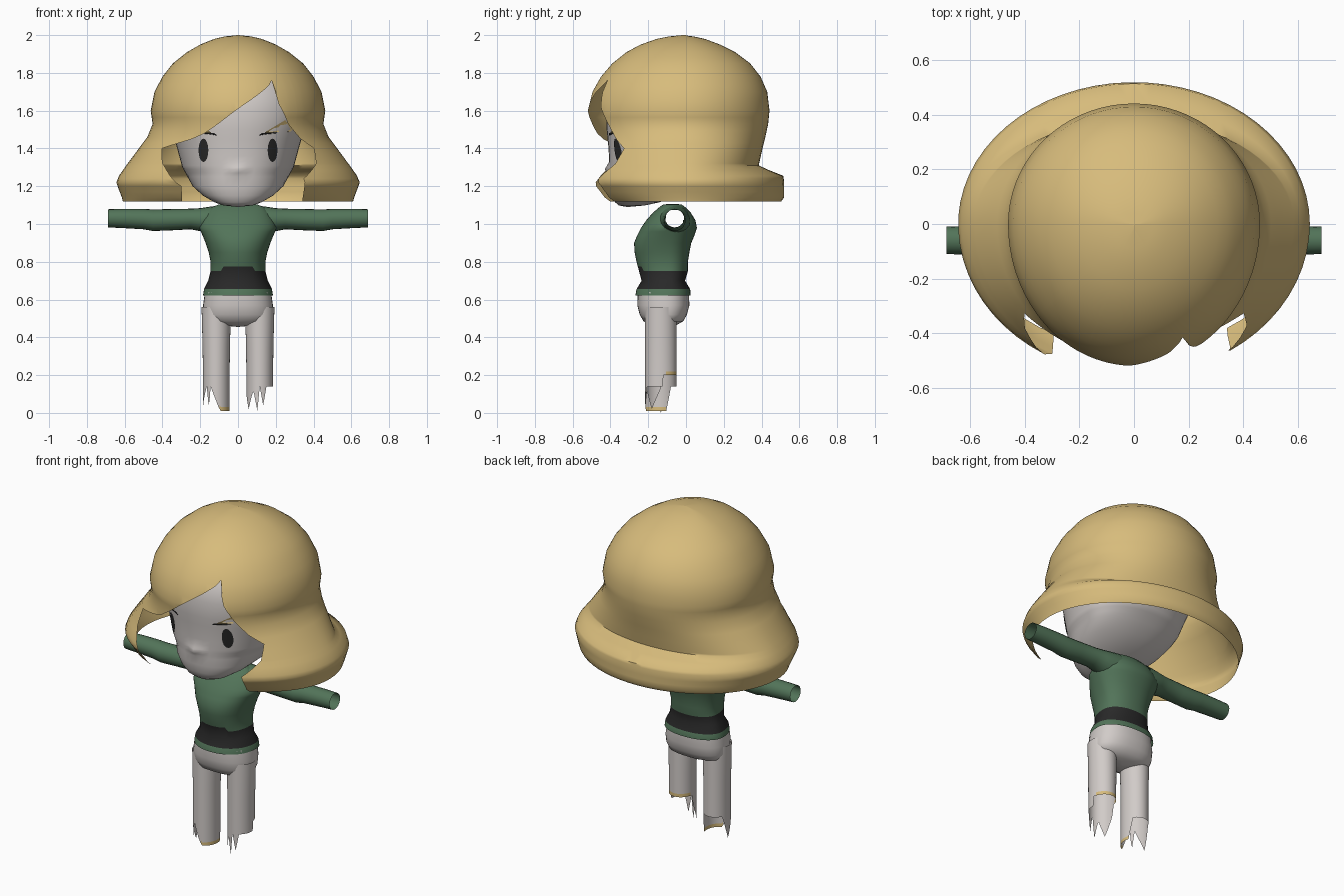
import bpy, bmesh, math
from mathutils import Vector
from mathutils.bvhtree import BVHTree

if "Cube" in bpy.data.objects:
    bpy.data.objects.remove(bpy.data.objects["Cube"])


def material(name, rgb):
    m = bpy.data.materials.new(name)
    m.diffuse_color = (*rgb, 1)
    m.use_nodes = True
    m.node_tree.nodes["Principled BSDF"].inputs["Base Color"].default_value = m.diffuse_color
    return m


TAN = material("hair_tan", (0.68, 0.50, 0.20))
GREEN = material("shirt_green", (0.085, 0.175, 0.10))
PALE = material("pale_grey", (0.64, 0.60, 0.58))
DARK = material("charcoal", (0.022, 0.022, 0.022))


def interp(table, k):
    """Linear lookup in a table of rows sorted by their first value."""
    if k <= table[0][0]:
        return table[0][1:]
    for a, b in zip(table, table[1:]):
        if k <= b[0]:
            f = (k - a[0]) / (b[0] - a[0])
            return [p + (q - p) * f for p, q in zip(a[1:], b[1:])]
    return table[-1][1:]


def oval(table, deg, z, power=1.0, mid=0.0):
    """Point on the oval at height z; 0 degrees faces front, 90 faces +x."""
    hw, yf, yb = interp(table, z)
    s, c = math.sin(math.radians(deg)), math.cos(math.radians(deg))
    s, c = (math.copysign(abs(v) ** power, v) for v in (s, c))
    y = mid + (yf - mid) * c if c > 0 else mid - (yb - mid) * c
    return Vector((hw * s, y, z))


def add_grid(bm, rows, closed=True, mat=None):
    vs = [[bm.verts.new(p) for p in r] for r in rows]
    n = len(rows[0])
    for i in range(len(rows) - 1):
        for j in range(n if closed else n - 1):
            k = (j + 1) % n
            f = bm.faces.new((vs[i][j], vs[i][k], vs[i + 1][k], vs[i + 1][j]))
            f.material_index = mat(i, j) if mat else 0


def finish(bm, name, mats, angle=50):
    bmesh.ops.remove_doubles(bm, verts=bm.verts, dist=0.0008)
    bmesh.ops.dissolve_degenerate(bm, edges=bm.edges, dist=0.0003)
    bmesh.ops.recalc_face_normals(bm, faces=bm.faces)
    me = bpy.data.meshes.new(name)
    bm.to_mesh(me)
    ob = bpy.data.objects.new(name, me)
    bpy.context.collection.objects.link(ob)
    for m in mats:
        me.materials.append(m)
    bpy.ops.object.select_all(action='DESELECT')
    bpy.context.view_layer.objects.active = ob
    ob.select_set(True)
    bpy.ops.object.shade_smooth_by_angle(angle=math.radians(angle))
    return ob


# Hair: z, half width, front y, back y
HAIR = [(1.12, .61, -.46, .505), (1.14, .615, -.49, .52), (1.22, .645, -.555, .52),
        (1.255, .63, -.55, .515), (1.285, .61, -.54, .44), (1.31, .592, -.53, .385),
        (1.40, .525, -.51, .405), (1.46, .48, -.505, .42), (1.53, .452, -.51, .435),
        (1.60, .462, -.52, .442), (1.70, .442, -.495, .43), (1.78, .40, -.45, .395),
        (1.85, .345, -.39, .34), (1.91, .27, -.315, .26), (1.95, .20, -.24, .18),
        (1.98, .125, -.155, .10), (1.993, .07, -.09, .04), (2.0, 0, -.02, -.02)]
FRINGE = [(-50, 1.40), (-30, 1.45), (-22, 1.48), (-10, 1.55), (0, 1.61), (13, 1.68),
          (23, 1.735), (25.7, 1.76), (27, 1.68), (28.5, 1.63), (36, 1.53), (43, 1.45), (50, 1.40)]
LOCK = [(1.12, 34, 29), (1.20, 33.5, 28), (1.24, 33, 33), (1.30, 42, 40), (1.32, 45, 43), (1.40, 50, 50)]
bm = bmesh.new()
angles = sorted({-50 + 2.5 * i for i in range(41)} | {f[0] for f in FRINGE})
angles += [50 + 260 * i / 52 for i in range(1, 52)]
heights = sorted({r[0] for r in HAIR if r[0] >= 1.4} | {1.43, 1.495, 1.565, 1.65, 1.74, 1.815, 1.88, 1.932}, reverse=True)
add_grid(bm, [[oval(HAIR, a, max(z, interp(FRINGE, a)[0] if a <= 50 else 1.4)) for a in angles]
              for z in heights])
# lower hair with open front locks
rows = []
for z in (1.40, 1.37, 1.34, 1.32, 1.31, 1.285, 1.255, 1.24, 1.22, 1.20, 1.17, 1.14, 1.12):
    right, left = interp(LOCK, z)
    rows.append([oval(HAIR, right + (360 - right - left) * i / 52, z) for i in range(53)])
add_grid(bm, rows, closed=False)
finish(bm, "hair", [TAN], 60)

# Head
HEAD = [(1.09, 0, -.31, -.31), (1.098, .075, -.355, -.22), (1.115, .125, -.375, -.14),
        (1.15, .185, -.39, -.04), (1.20, .24, -.40, .06), (1.30, .295, -.405, .18),
        (1.40, .322, -.41, .26), (1.50, .35, -.42, .32), (1.60, .37, -.425, .35),
        (1.70, .35, -.40, .34), (1.80, .28, -.32, .28), (1.88, .16, -.19, .17), (1.91, 0, -.02, -.02)]
bm = bmesh.new()
zs = sorted({r[0] for r in HEAD} | {1.25, 1.27, 1.29, 1.31, 1.33, 1.36, 1.45})
rows = []
for z in zs:
    mid = max(-.31, min(-.05, -.31 + (z - 1.09) * 1.6))
    ring = [oval(HEAD, a * 7.5, z, .9, mid) for a in range(48)]
    for p in ring:  # small nose
        if p.y < -.2:
            p.y -= .025 * max(0, 1 - abs(p.x) / .05) * max(0, 1 - abs(z - 1.29) / .04)
    rows.append(ring)
add_grid(bm, rows)
head_tree = BVHTree.FromBMesh(bm)
finish(bm, "head", [PALE], 70)


def face_plate(name, outline, mat, lift):
    """Thin plate following the front of the head; outline is (x, z)."""
    bm = bmesh.new()
    pts = []
    for x, z in outline:
        hit = head_tree.ray_cast(Vector((x, -2, z)), Vector((0, 1, 0)))[0]
        pts.append(bm.verts.new(hit - Vector((0, lift, 0))))
    c = bm.verts.new(sum((v.co for v in pts), Vector()) / len(pts) - Vector((0, .002, 0)))
    for a, b in zip(pts, pts[1:] + pts[:1]):
        bm.faces.new((a, b, c))
    finish(bm, name, [mat])


# Eyes and eyebrows
for s, side in ((-1, "right"), (1, "left")):
    face_plate(side + "_eye", [(s * .183 + .026 * math.cos(t * math.pi / 8),
                                1.39 + .062 * math.sin(t * math.pi / 8)) for t in range(16)], DARK, .005)
    face_plate(side + "_brow_line", [(s * x, z) for x, z in
               ((.11, 1.468), (.125, 1.482), (.19, 1.486), (.28, 1.49), (.19, 1.479), (.13, 1.473))], DARK, .007)
    face_plate(side + "_brow", [(s * x, z) for x, z in
               ((.14, 1.484), (.20, 1.52), (.25, 1.55), (.29, 1.50), (.28, 1.49), (.20, 1.486))], TAN, .005)

# Shirt body with belt band, open where the sleeves join
TORSO = [(.622, .185, -.268, .025), (.655, .18, -.262, .022), (.70, .158, -.235, -.005),
         (.75, .145, -.255, .01), (.80, .145, -.262, .01), (.85, .155, -.272, .018),
         (.90, .172, -.275, .028), (.94, .188, -.258, .045), (.98, .205, -.238, .058),
         (1.02, .19, -.21, .05), (1.06, .165, -.175, .025), (1.09, .135, -.14, -.005),
         (1.104, .10, -.12, -.025), (1.106, 0, -.07, -.07)]
bm = bmesh.new()
zs = sorted({r[0] for r in TORSO} | {.96, 1.0, 1.04, 1.075})
rows = [[oval(TORSO, a * 7.5, z, .92, -.09) for a in range(48)] for z in zs]
for p in rows[zs.index(.75)]:  # raised belt front
    if p.y < -.1 and abs(p.x) < .09:
        p.z += .024
add_grid(bm, rows, mat=lambda i, j: 1 if .65 < zs[i] < .74 else 0)
hole = [v for v in bm.verts if abs(v.co.x) > .09 and (v.co.y + .06) ** 2 + (v.co.z - 1.03) ** 2 < .043 ** 2]
bmesh.ops.delete(bm, geom=hole, context='VERTS')
finish(bm, "shirt_body", [GREEN, DARK])

# Sleeves: x, top z, bottom z, half depth
SLEEVE = [(.10, 1.098, .93, .085), (.16, 1.09, .945, .08), (.20, 1.084, .962, .072),
          (.25, 1.081, .972, .062), (.36, 1.079, .966, .058), (.45, 1.077, .963, .058),
          (.50, 1.08, .972, .055), (.60, 1.08, .978, .053), (.688, 1.078, .982, .05)]
for s, side in ((-1, "right"), (1, "left")):
    bm = bmesh.new()
    add_grid(bm, [[(s * x, -.06 + d * math.cos(a * math.pi / 10),
                    (t + b) / 2 + (t - b) / 2 * math.sin(a * math.pi / 10)) for a in range(20)]
                  for x, t, b, d in SLEEVE])
    finish(bm, side + "_sleeve", [GREEN])

# Trouser hips
HIPS = [(.455, 0, -.13, -.10), (.465, .10, -.19, -.05), (.485, .172, -.225, -.015),
        (.52, .184, -.245, .005), (.57, .185, -.258, .018), (.64, .175, -.255, .015)]
bm = bmesh.new()
add_grid(bm, [[oval(HIPS, a * 10, r[0], .85, -.11) for a in range(36)] for r in HIPS])
finish(bm, "trouser_hips", [PALE], 60)

# Trouser legs with torn ends: angle from front, bottom height
TORN = {1: [(-180, .20), (-100, .20), (-90, .13), (-55, .02), (-28, .12), (-10, .01), (0, .14),
            (15, .04), (30, .14), (95, .14), (96, .20), (180, .20)],
        -1: [(-180, .14), (-120, .14), (-90, .0), (-45, .14), (-33, .02), (-25, .14), (10, .03),
             (20, .01), (110, .01), (130, .14), (180, .14)]}
for s, side in ((-1, "right"), (1, "left")):
    bm = bmesh.new()
    degs = [-180 + 5 * i for i in range(72)]
    rows = []
    for z in (.56, .45, .35, .24, .02, 0):
        row = []
        for a in degs:
            low = interp(TORN[s], a)[0]
            h = z if z > .1 else low + z
            r = .071 + .008 * max(0, (h - .3) / .3)
            t = math.radians(a)
            row.append((s * .115 + r * math.sin(t), -.133 - (.083 + .1 * (r - .071)) * math.cos(t), h))
        rows.append(row)
    trim = (lambda j: abs(degs[j]) > 105) if s > 0 else (lambda j: 10 < degs[j] < 110)
    add_grid(bm, rows, mat=lambda i, j: 1 if i == 4 and trim(j) else 0)
    finish(bm, side + "_trouser_leg", [PALE, TAN])
